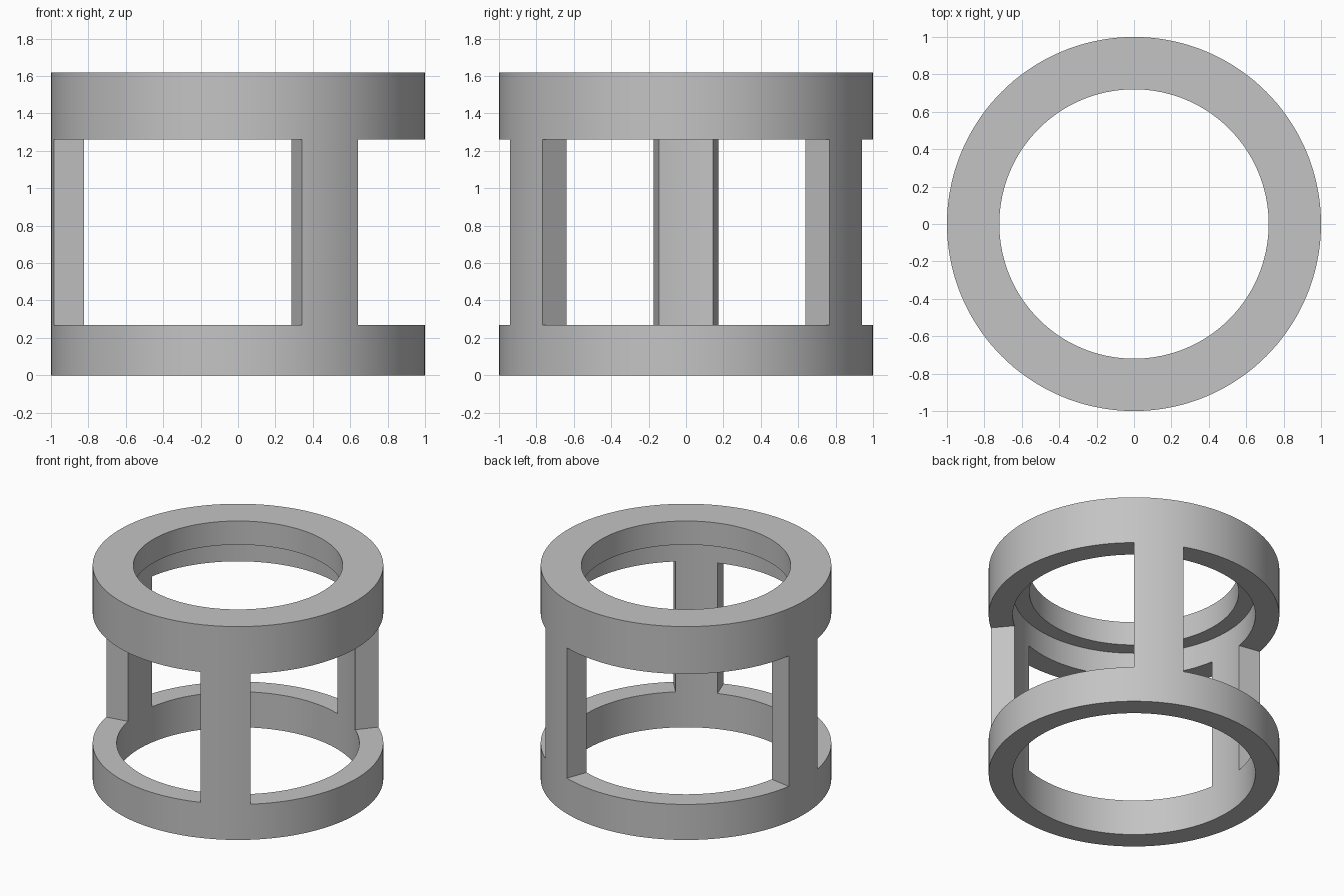
import bpy
import bmesh
from math import cos, sin, radians

cube = bpy.data.objects.get("Cube")
if cube:
    bpy.data.objects.remove(cube, do_unlink=True)

STEPS = 144
STEP = 360 / STEPS
OUTER, INNER, LIP = 1.0, 0.835, 0.72
SILL, HEAD, LIP_Z, TOP = 0.27, 1.26, 1.44, 1.62
POSTS, HALF_POST = (60, 180, 300), 10

grey = bpy.data.materials.new("plain grey")
grey.use_nodes = True
colour = (0.55, 0.55, 0.55, 1)
grey.diffuse_color = colour
grey.node_tree.nodes["Principled BSDF"].inputs["Base Color"].default_value = colour

# Cross-sections as (radius, height), running anticlockwise
lower_ring = [(INNER, 0), (OUTER, 0), (OUTER, SILL), (INNER, SILL)]
post = [(INNER, SILL), (OUTER, SILL), (OUTER, HEAD), (INNER, HEAD)]
upper_ring = [(INNER, HEAD), (OUTER, HEAD), (OUTER, TOP),
              (LIP, TOP), (LIP, LIP_Z), (INNER, LIP_Z)]

bm = bmesh.new()


def point(p, angle):
    a = radians(angle)
    return bm.verts.new((p[0] * cos(a), p[0] * sin(a), p[1]))


def sweep(section, start, hidden=()):
    """Sweep a section through one step, leaving out the hidden edges."""
    for i, p in enumerate(section):
        if i in hidden:
            continue
        q = section[(i + 1) % len(section)]
        end = start + STEP
        bm.faces.new([point(p, start), point(p, end), point(q, end), point(q, start)])


# Rings all round, joined by posts where there is no window
for k in range(STEPS):
    angle = k * STEP
    in_post = any(abs(angle + STEP / 2 - c) < HALF_POST for c in POSTS)
    sweep(lower_ring, angle, (2,) if in_post else ())
    sweep(upper_ring, angle, (0,) if in_post else ())
    if in_post:
        sweep(post, angle, (0, 2))

# Flat radial sides of the posts
for c in POSTS:
    for side in (-HALF_POST, HALF_POST):
        bm.faces.new([point(p, c + side) for p in post])

bmesh.ops.remove_doubles(bm, verts=bm.verts, dist=0.0001)
bmesh.ops.recalc_face_normals(bm, faces=bm.faces)

mesh = bpy.data.meshes.new("ring_cage")
bm.to_mesh(mesh)
bm.free()
mesh.materials.append(grey)
cage = bpy.data.objects.new("ring_cage", mesh)
bpy.context.collection.objects.link(cage)

bpy.ops.object.select_all(action="DESELECT")
cage.select_set(True)
bpy.context.view_layer.objects.active = cage
bpy.ops.object.shade_smooth_by_angle(angle=radians(30))
